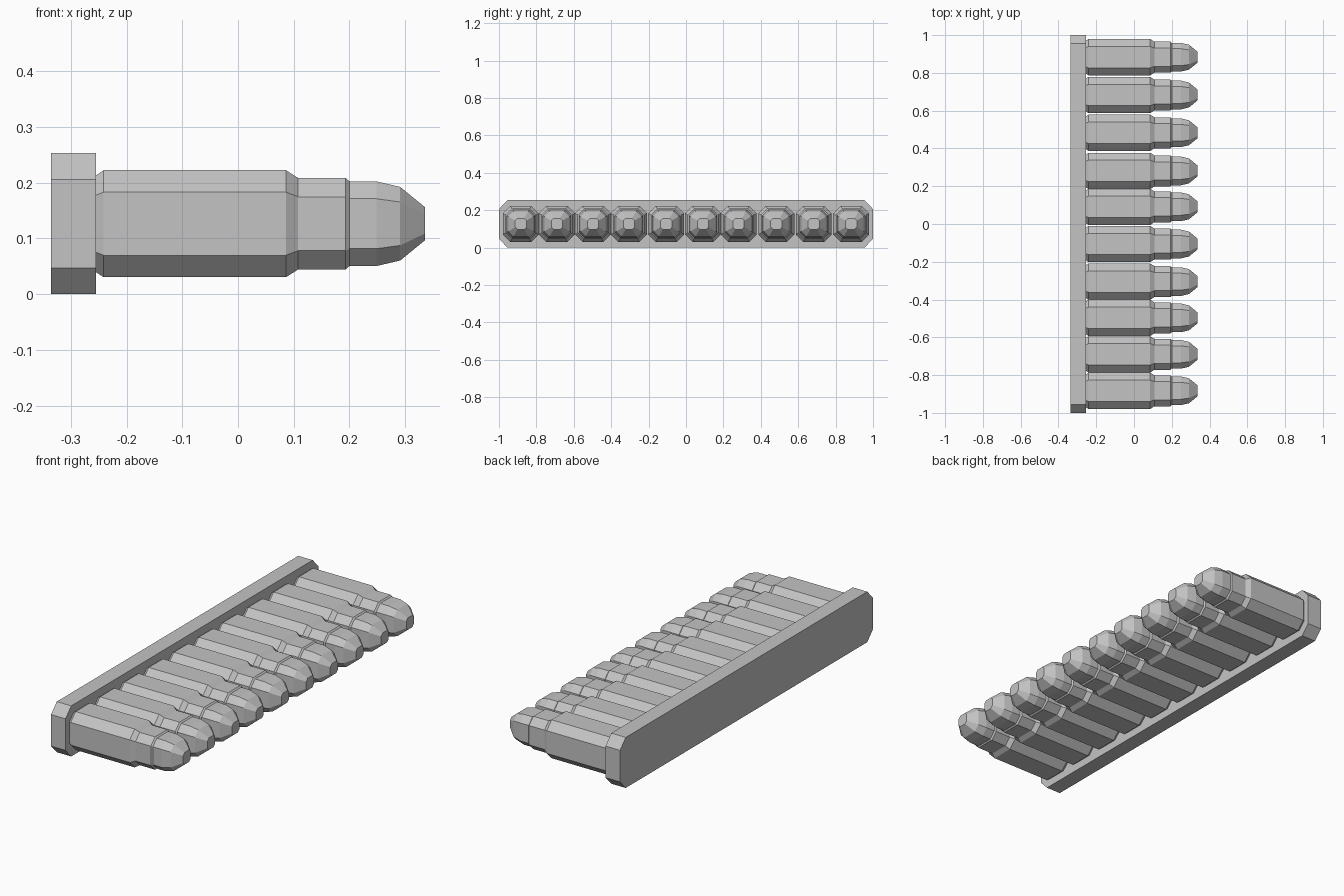
import bpy
import bmesh

cube = bpy.data.objects.get("Cube")
if cube:
    bpy.data.objects.remove(cube, do_unlink=True)

# One plain grey for everything
GREY = (0.55, 0.55, 0.55, 1)
grey = bpy.data.materials.new("plain grey")
grey.use_nodes = True
grey.diffuse_color = GREY
grey.node_tree.nodes["Principled BSDF"].inputs["Base Color"].default_value = GREY

CENTRE_Z = 0.1265


def chamfered_ring(bm, x, half_y, half_z, flat_y, flat_z):
    """Eight corners of a chamfered rectangle standing across the x axis."""
    corners = []
    for sy, sz in ((1, 1), (-1, 1), (-1, -1), (1, -1)):
        pair = [(sy * half_y, sz * flat_z), (sy * flat_y, sz * half_z)]
        corners += pair if sy == sz else pair[::-1]
    return [bm.verts.new((x, y, z)) for y, z in corners]


def loft(name, sections):
    """Bridge the rings along x and cap both ends."""
    bm = bmesh.new()
    rings = [chamfered_ring(bm, *s) for s in sections]
    for a, b in zip(rings, rings[1:]):
        for i in range(len(a)):
            j = (i + 1) % len(a)
            bm.faces.new((a[i], a[j], b[j], b[i]))
    bm.faces.new(rings[0])
    bm.faces.new(rings[-1])
    bmesh.ops.recalc_face_normals(bm, faces=bm.faces)
    mesh = bpy.data.meshes.new(name)
    bm.to_mesh(mesh)
    bm.free()
    mesh.materials.append(grey)
    return mesh


def place(name, mesh, y):
    obj = bpy.data.objects.new(name, mesh)
    obj.location = (0, y, CENTRE_Z)
    bpy.context.collection.objects.link(obj)


# Long backing strip with chamfered corners
strip = [(x, 1.0, CENTRE_Z, 0.955, 0.079) for x in (-0.335, -0.255)]
place("backing_strip", loft("backing_strip", strip), 0)

# Stepped round: case, shoulder, neck and tapered tip
FLAT = 0.59
profile = [(-0.256, 0.086), (-0.241, 0.096), (0.086, 0.096), (0.108, 0.082),
           (0.193, 0.082), (0.2, 0.076), (0.248, 0.076), (0.291, 0.066),
           (0.335, 0.03)]
cartridge = loft("cartridge", [(x, r, r, r * FLAT, r * FLAT) for x, r in profile])

# Row of slightly unevenly spaced rounds
row = (-0.883, -0.69, -0.497, -0.305, -0.106, 0.091, 0.281, 0.483, 0.683, 0.883)
for number, y in enumerate(row, 1):
    place(f"cartridge_{number}", cartridge, y)
